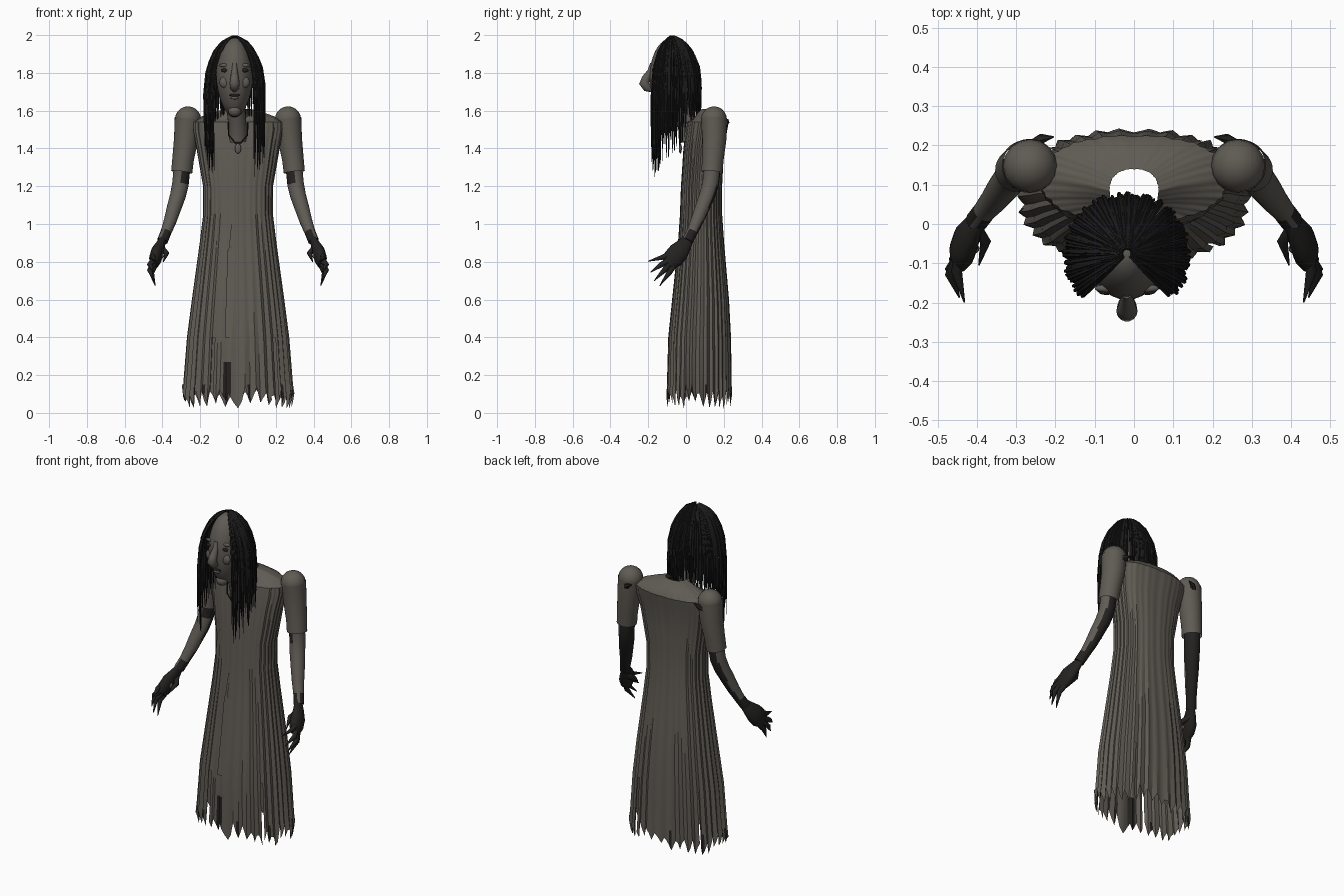
import bpy, bmesh, math, random
from mathutils import Vector

random.seed(4)
cube = bpy.data.objects.get("Cube")
if cube:
    bpy.data.objects.remove(cube)


def material(name, color):
    m = bpy.data.materials.new(name)
    m.use_nodes = True
    m.diffuse_color = (*color, 1)
    bsdf = next(n for n in m.node_tree.nodes if n.type == 'BSDF_PRINCIPLED')
    bsdf.inputs["Base Color"].default_value = (*color, 1)
    return m


cloth = material("worn cloth", (0.115, 0.105, 0.088))
skin = material("grey skin", (0.115, 0.105, 0.09))
grime = material("dark grime", (0.017, 0.016, 0.015))
black = material("black hair", (0.01, 0.01, 0.01))


def finish(name, bm, mats, angle=40):
    bmesh.ops.recalc_face_normals(bm, faces=bm.faces[:])
    mesh = bpy.data.meshes.new(name)
    bm.to_mesh(mesh)
    bm.free()
    for m in mats:
        mesh.materials.append(m)
    obj = bpy.data.objects.new(name, mesh)
    bpy.context.collection.objects.link(obj)
    bpy.ops.object.select_all(action='DESELECT')
    obj.select_set(True)
    bpy.context.view_layer.objects.active = obj
    bpy.ops.object.shade_smooth_by_angle(angle=math.radians(angle))
    return obj


def loft(bm, rings, caps=True):
    """Skin a list of closed rings of points."""
    loops = [[bm.verts.new(p) for p in ring] for ring in rings]
    n = len(loops[0])
    for a, b in zip(loops, loops[1:]):
        for i in range(n):
            j = (i + 1) % n
            bm.faces.new((a[i], a[j], b[j], b[i]))
    if caps:
        bm.faces.new(loops[0])
        bm.faces.new(loops[-1])
    return loops


def tube(bm, points, radii, sides=12, caps=True, side_hint=(1, 0, 0), flat=1.0):
    """Round (or flattened along the hint) tube through the points."""
    pts = [Vector(p) for p in points]
    rings = []
    for i, p in enumerate(pts):
        t = (pts[min(i + 1, len(pts) - 1)] - pts[max(i - 1, 0)]).normalized()
        u = Vector(side_hint)
        u = (u - t * u.dot(t)).normalized()
        v = t.cross(u)
        rings.append([p + radii[i] * (flat * math.cos(a) * u + math.sin(a) * v)
                      for a in (math.tau * k / sides for k in range(sides))])
    loft(bm, rings, caps)


def blend(table, z):
    """Linear lookup in rows sorted by rising first value."""
    for a, b in zip(table, table[1:]):
        if z <= b[0]:
            t = max(0, (z - a[0]) / (b[0] - a[0]))
            return [p + (q - p) * t for p, q in zip(a[1:], b[1:])]
    return table[-1][1:]


# Dress: pleated loft, rows are height, half width, front y, back y
DRESS = [(0.0, 0.295, -0.1, 0.24), (0.4, 0.265, -0.09, 0.235), (0.6, 0.24, -0.07, 0.225),
         (0.9, 0.2, -0.04, 0.2), (1.05, 0.182, -0.03, 0.19), (1.2, 0.183, -0.025, 0.19),
         (1.4, 0.218, -0.012, 0.2), (1.5, 0.237, 0.0, 0.218), (1.54, 0.236, 0.005, 0.225),
         (1.57, 0.19, 0.012, 0.21), (1.595, 0.12, 0.025, 0.175), (1.61, 0.062, 0.03, 0.14)]
COLS, PLEAT = 136, 4


def dress_point(k, z, depth=0.0):
    rx, yf, yb = blend(DRESS, z)
    a = math.tau * k / COLS
    c, s = math.cos(a), math.sin(a)
    fold = 1 + (0.028 - 0.011 * z) * math.cos(math.tau * k / PLEAT) + 0.008 * math.sin(k * 0.7) + depth
    x = rx * fold * math.copysign(abs(c) ** 0.86, c)
    y = (yf + yb) / 2 + (yb - yf) / 2 * fold * math.copysign(abs(s) ** 0.86, s)
    front = max(0, -s) * max(0, z - 1.54) * 0.9
    return (x, y, z - front)


bm = bmesh.new()
tips = [random.uniform(0.02, 0.07) for _ in range(COLS // PLEAT)]
hem = []
for k in range(COLS):
    tooth = abs((k % PLEAT) - PLEAT // 2) / (PLEAT / 2)
    x, y, z = dress_point(k, 0.06)
    hem.append((x, y, tips[k // PLEAT] + tooth * random.uniform(0.05, 0.09)))
levels = [0.15, 0.27, 0.4, 0.6, 0.75, 0.9, 1.05, 1.2, 1.3, 1.4, 1.5, 1.54, 1.57, 1.595, 1.61]
loft(bm, [hem] + [[dress_point(k, z) for k in range(COLS)] for z in levels], caps=False)
bm.faces.ensure_lookup_table()
torn = []
for i, f in enumerate(bm.faces):
    c = f.calc_center_median()
    if c.z < 0.33 and c.y < 0.0 and -0.075 < c.x < -0.03:
        f.material_index = 1
    if c.z < 0.15 and i % 17 == 3:
        f.material_index = 1
    if c.z < 0.4 and i % COLS in (20, 52, 92, 118):
        torn.append(f)
bmesh.ops.delete(bm, geom=torn, context='FACES')
finish("dress", bm, [cloth, grime], 30)

# Loose cloth panel down the front of the skirt
bm = bmesh.new()
for z0, z1, xa, xb in [(0.4, 0.86, -0.07, -0.03), (0.86, 1.0, -0.05, -0.035)]:
    quad = []
    for x, z in [(xa, z0), (xb, z0), (xb + 0.015, z1), (xa + 0.015, z1)]:
        quad.append(bm.verts.new((x, blend(DRESS, z)[1] - 0.008, z)))
    bm.faces.new(quad)
finish("skirt_panel", bm, [cloth])

# Head: egg with a narrow chin
HEAD = Vector((-0.018, -0.075, 1.775))


def head_width(z):
    t = (z - HEAD.z) / 0.21
    return 0.098 * (1 + 0.14 * t if t < 0 else 1)


def face_y(x, z):
    t = (z - HEAD.z) / 0.21
    d = 1 - t * t - ((x - HEAD.x) / head_width(z)) ** 2
    return HEAD.y - 0.118 * math.sqrt(max(0, d))


bm = bmesh.new()
bmesh.ops.create_uvsphere(bm, u_segments=32, v_segments=24, radius=1)
for v in bm.verts:
    z = HEAD.z + v.co.z * 0.21
    v.co = (HEAD.x + v.co.x * head_width(z), HEAD.y + v.co.y * 0.118, z)
finish("head", bm, [skin], 60)

# Nose, brow and lips
bm = bmesh.new()
nose = [(1.85, -0.178, 0.012), (1.81, -0.188, 0.016), (1.77, -0.212, 0.023),
        (1.745, -0.222, 0.027), (1.722, -0.205, 0.024), (1.708, -0.18, 0.012)]
tube(bm, [(HEAD.x, y, z) for z, y, r in nose], [r for z, y, r in nose], 14)
finish("nose", bm, [skin], 60)


def blob(name, center, size, mat):
    bm = bmesh.new()
    bmesh.ops.create_uvsphere(bm, u_segments=16, v_segments=10, radius=1)
    for v in bm.verts:
        v.co = Vector(center) + Vector([a * b for a, b in zip(v.co, size)])
    return finish(name, bm, [mat], 60)


for side, label in ((1, "left"), (-1, "right")):
    x = HEAD.x + side * 0.052
    blob(label + "_eye", (x, face_y(x, 1.813), 1.813), (0.021, 0.008, 0.01), grime)
    blob(label + "_brow", (x, face_y(x, 1.84) + 0.004, 1.84), (0.03, 0.01, 0.01), skin)
    blob(label + "_cheek", (x, face_y(x, 1.75) + 0.01, 1.75), (0.028, 0.016, 0.03), skin)
blob("mouth", (HEAD.x, face_y(HEAD.x, 1.68), 1.682), (0.03, 0.008, 0.007), grime)
blob("lower_lip", (HEAD.x, face_y(HEAD.x, 1.668), 1.668), (0.022, 0.01, 0.008), skin)
blob("chin", (HEAD.x, face_y(HEAD.x, 1.6) + 0.012, 1.598), (0.034, 0.03, 0.03), skin)

# Neck leaning forward out of the collar
bm = bmesh.new()
tube(bm, [(0, 0.02, 1.44), (-0.005, 0.0, 1.54), (-0.018, -0.06, 1.68)], [0.05, 0.048, 0.05], 20)
finish("neck", bm, [skin], 60)

# Cord necklace with pendant
bm = bmesh.new()
cord = [(-0.052, -0.03, 1.54), (-0.05, -0.03, 1.47), (-0.015, -0.032, 1.43),
        (0.015, -0.032, 1.43), (0.05, -0.03, 1.47), (0.052, -0.03, 1.54)]
tube(bm, cord, [0.004] * 6, 6, side_hint=(0, 1, 0))
finish("necklace", bm, [grime])
blob("pendant", (0, -0.03, 1.4), (0.017, 0.008, 0.027), skin)

# Hair: long strands fanning from the crown, open at the face
HAIR = [(0.0, 0.012), (0.07, 0.062), (0.2, 0.105), (0.4, 0.14), (0.6, 0.155), (1.0, 0.163)]
bm = bmesh.new()
STRANDS = 150
for i in range(STRANDS):
    deg = -44 + 268 * i / (STRANDS - 1) + random.uniform(-1, 1)
    if 50 < deg < 55:
        continue
    a = math.radians(deg)
    spread = random.uniform(0.92, 1.02)
    end_y = HEAD.y + 0.16 * math.sin(a)
    end_z = 1.58 - (0.09 - end_y) / 0.27 * 0.27 + random.uniform(-0.06, 0.1)
    side_lean = 0.18 * random.random()
    pts = []
    for s in (0, 0.02, 0.06, 0.13, 0.22, 0.32, 0.5, 0.75, 1):
        z = 1.995 - s * (1.995 - end_z)
        r = blend(HAIR, (1.995 - z) / 0.4)[0] * spread
        r *= 1 - side_lean * max(0, s - 0.5)
        pts.append((HEAD.x + r * math.cos(a), HEAD.y + r * math.sin(a), z))
    w = random.uniform(0.0055, 0.0075)
    tube(bm, pts, [w * f for f in (0.5, 0.7, 1, 1, 1, 1, 0.9, 0.75, 0.2)], 5,
         side_hint=(-math.sin(a), math.cos(a), 0))
finish("hair", bm, [black], 60)

# Arms, mirrored: sleeve, forearm, hand and claws
for s, label in ((1, "left"), (-1, "right")):
    def side(points):
        return [(s * x, y, z) for x, y, z in points]

    blob(label + "_shoulder", (s * 0.265, 0.148, 1.555), (0.069, 0.068, 0.068), cloth)
    bm = bmesh.new()
    tube(bm, side([(0.266, 0.148, 1.56), (0.275, 0.15, 1.45), (0.291, 0.142, 1.34), (0.298, 0.137, 1.275)]),
         [0.069, 0.064, 0.057, 0.056], 28, caps=False)
    finish(label + "_sleeve", bm, [cloth], 60)
    bm = bmesh.new()
    tube(bm, side([(0.255, 0.2, 1.53), (0.235, 0.218, 1.54), (0.205, 0.222, 1.555)]), [0.02, 0.013, 0.002], 6)
    finish(label + "_shoulder_scrap", bm, [grime])

    bm = bmesh.new()
    arm = [(0.293, 0.14, 1.36), (0.298, 0.138, 1.28), (0.305, 0.13, 1.21), (0.318, 0.112, 1.15),
           (0.337, 0.088, 1.09), (0.358, 0.06, 1.02), (0.38, 0.034, 0.96), (0.4, 0.008, 0.91)]
    tube(bm, side(arm), [0.046, 0.044, 0.044, 0.042, 0.039, 0.034, 0.029, 0.029], 24)
    bm.normal_update()
    for f in bm.faces:
        c, n = f.calc_center_median(), f.normal
        hidden = -0.55 * s * n.x + 0.8 * n.y + 0.15 * math.sin(c.z * 40)
        if hidden > 0.3 or c.z < 0.95 or (c.z > 1.22 and s * n.x < 0.1):
            f.material_index = 1
    finish(label + "_forearm", bm, [skin, grime], 60)

    bm = bmesh.new()
    tube(bm, side([(0.395, 0.012, 0.92), (0.412, -0.012, 0.885), (0.428, -0.04, 0.85), (0.438, -0.07, 0.815),
                   (0.444, -0.095, 0.785)]), [0.029, 0.042, 0.055, 0.055, 0.036], 18, flat=0.6)
    fingers = [((0.435, -0.06, 0.85), (0.452, -0.12, 0.825), (0.432, -0.2, 0.803)),
               ((0.44, -0.08, 0.815), (0.468, -0.13, 0.785), (0.445, -0.187, 0.745)),
               ((0.44, -0.08, 0.8), (0.468, -0.115, 0.755), (0.446, -0.168, 0.7)),
               ((0.438, -0.06, 0.79), (0.458, -0.09, 0.74), (0.438, -0.14, 0.672)),
               ((0.405, -0.01, 0.87), (0.378, -0.045, 0.845), (0.395, -0.105, 0.8))]
    for finger in fingers:
        tube(bm, side(finger), [0.019, 0.014, 0.002], 8)
    finish(label + "_hand", bm, [grime], 60)
    blob(label + "_palm_patch", (s * 0.412, -0.063, 0.835), (0.018, 0.014, 0.022), skin)
